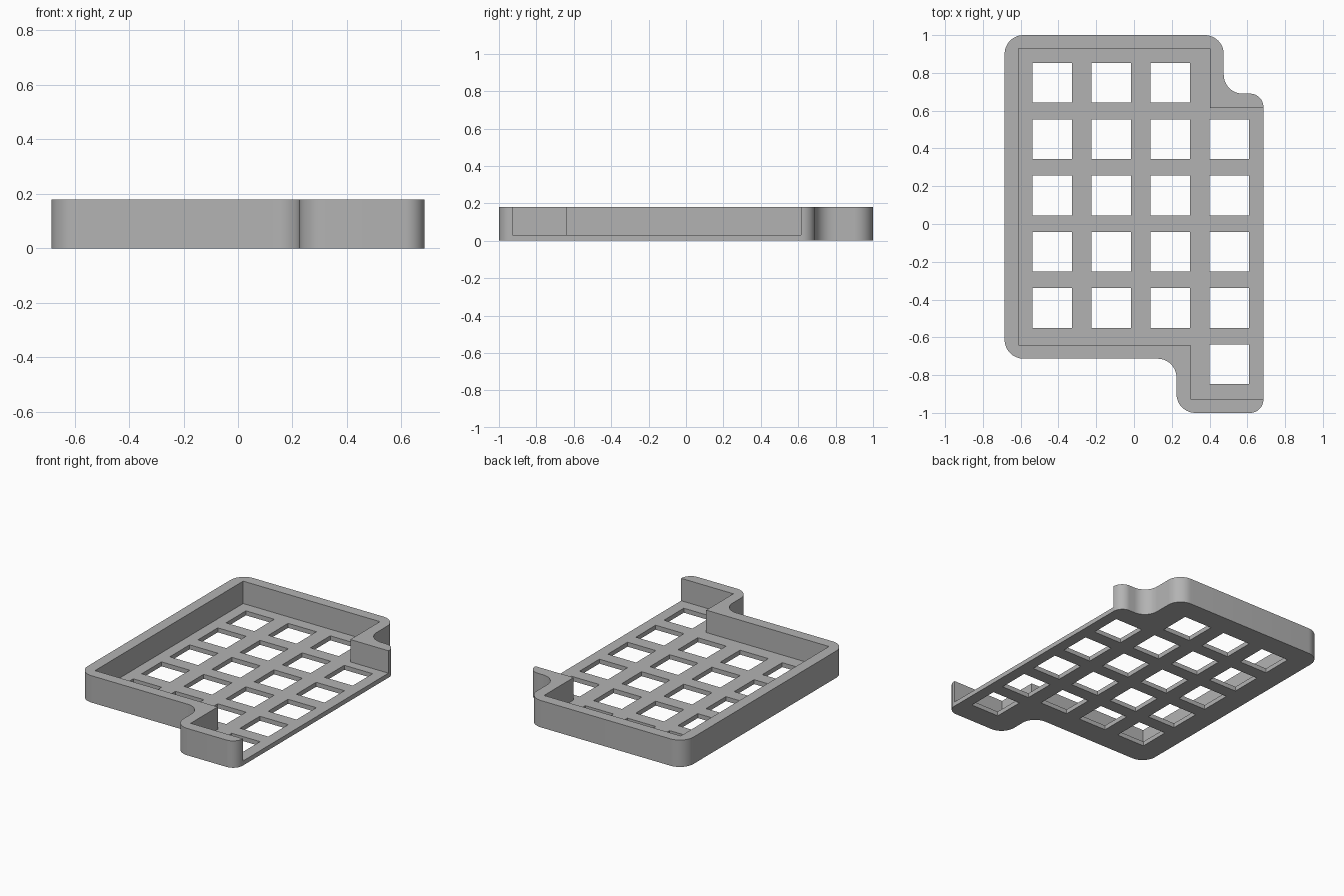
import bpy, bmesh, math
from mathutils import Vector

cube = bpy.data.objects.get("Cube")
if cube:
    bpy.data.objects.remove(cube, do_unlink=True)

HEIGHT, FLOOR, HOLE = 0.18, 0.03, 0.21

grey = bpy.data.materials.new("plain grey")
grey.use_nodes = True
grey.diffuse_color = (0.45, 0.45, 0.45, 1)
grey.node_tree.nodes["Principled BSDF"].inputs["Base Color"].default_value = (0.45, 0.45, 0.45, 1)


def rounded(corners, steps=12):
    """Replace each right-angle corner (x, y, radius) by an arc, convex or concave."""
    points = []
    for i, (x, y, r) in enumerate(corners):
        p = Vector((x, y))
        before = (Vector(corners[i - 1][:2]) - p).normalized()
        after = (Vector(corners[(i + 1) % len(corners)][:2]) - p).normalized()
        centre = p + (before + after) * r
        for k in range(steps + 1):
            a = math.pi / 2 * k / steps
            points.append(centre - after * r * math.cos(a) - before * r * math.sin(a))
    return points


def add_prism(bm, points, z0, z1):
    """Extrude a counter-clockwise outline and return its bottom face."""
    low = [bm.verts.new((x, y, z0)) for x, y in points]
    high = [bm.verts.new((x, y, z1)) for x, y in points]
    bottom = bm.faces.new(low[::-1])
    bm.faces.new(high)
    for i in range(len(low)):
        bm.faces.new((low[i - 1], low[i], high[i], high[i - 1]))
    return bottom


def make_object(name, bm):
    mesh = bpy.data.meshes.new(name)
    bmesh.ops.recalc_face_normals(bm, faces=bm.faces)
    bm.to_mesh(mesh)
    bm.free()
    mesh.materials.append(grey)
    obj = bpy.data.objects.new(name, mesh)
    bpy.context.collection.objects.link(obj)
    return obj


def cut(target, cutter):
    mod = target.modifiers.new("cut", 'BOOLEAN')
    mod.operation, mod.solver, mod.object = 'DIFFERENCE', 'EXACT', cutter
    bpy.ops.object.modifier_apply(modifier=mod.name)
    bpy.data.objects.remove(cutter, do_unlink=True)


# Outer block with rounded corners and a rounded lower rim
outline = rounded([(-0.685, -0.713, 0.1), (0.225, -0.713, 0.1), (0.225, -1, 0.1),
                   (0.685, -1, 0.07), (0.685, 0.69, 0.07), (0.475, 0.69, 0.1),
                   (0.475, 1, 0.1), (-0.685, 1, 0.1)])
bm = bmesh.new()
bottom = add_prism(bm, outline, 0, HEIGHT)
bmesh.ops.bevel(bm, geom=list(bottom.edges), offset=0.027, segments=6,
                profile=0.5, affect='EDGES')
tray = make_object("tray", bm)
bpy.context.view_layer.objects.active = tray
tray.select_set(True)

# Inside of the tray, open along the left side
bm = bmesh.new()
add_prism(bm, [(-0.612, -0.64), (0.298, -0.64), (0.298, -0.927), (0.8, -0.927),
               (0.8, 0.615), (0.402, 0.615), (0.402, 0.929), (-0.612, 0.929)], FLOOR, 0.4)
cut(tray, make_object("inside_cutter", bm))

# Square holes: the fourth column sits one row further forward
bm = bmesh.new()
for col in range(4):
    for row in range(5):
        x = -0.433 + 0.3127 * col
        y = 0.747 - 0.298 * (row + (col == 3))
        h = HOLE / 2
        add_prism(bm, [(x - h, y - h), (x + h, y - h), (x + h, y + h), (x - h, y + h)], -0.1, 0.1)
cut(tray, make_object("hole_cutter", bm))

bpy.ops.object.shade_smooth_by_angle(angle=math.radians(30))
